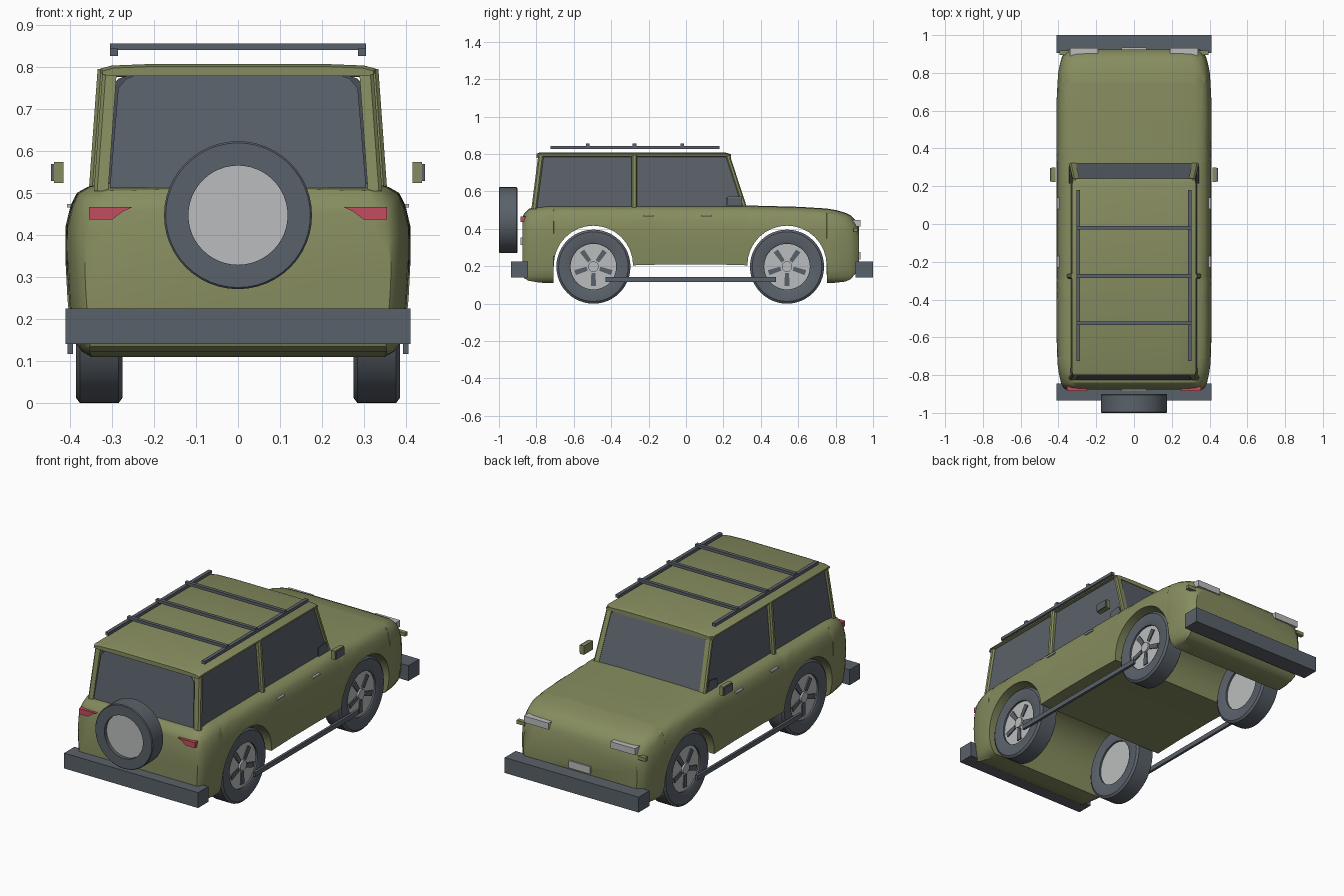
import bpy, bmesh, math
from mathutils import Vector

if "Cube" in bpy.data.objects:
    bpy.data.objects.remove(bpy.data.objects["Cube"])


def material(name, rgb):
    m = bpy.data.materials.new(name)
    m.use_nodes = True
    m.diffuse_color = (*rgb, 1)
    b = m.node_tree.nodes["Principled BSDF"]
    b.inputs["Base Color"].default_value = (*rgb, 1)
    b.inputs["Roughness"].default_value = 0.6
    return m


OLIVE = material("olive paint", (0.24, 0.265, 0.115))
DARK = material("dark grey", (0.102, 0.12, 0.142))
SILVER = material("silver", (0.50, 0.505, 0.51))
RED = material("red lamp", (0.55, 0.075, 0.115))


def finish(name, bm, mat, angle=None):
    """Clean the mesh, shade it and link it; edges above the angle stay sharp."""
    bmesh.ops.remove_doubles(bm, verts=bm.verts, dist=1e-5)
    bmesh.ops.recalc_face_normals(bm, faces=bm.faces)
    if angle:
        for f in bm.faces:
            f.smooth = True
        for e in bm.edges:
            e.smooth = len(e.link_faces) == 2 and e.calc_face_angle(0) < math.radians(angle)
    me = bpy.data.meshes.new(name)
    bm.to_mesh(me)
    bm.free()
    me.materials.append(mat)
    ob = bpy.data.objects.new(name, me)
    bpy.context.collection.objects.link(ob)
    return ob


def loft(name, rings, mat, angle=None, wrap=False):
    """Skin closed rings of equal length, capped unless the last joins the first."""
    bm = bmesh.new()
    vs = [[bm.verts.new(p) for p in r] for r in rings]
    n = len(vs[0])
    pairs = list(zip(vs, vs[1:])) + ([(vs[-1], vs[0])] if wrap else [])
    for a, b in pairs:
        for i in range(n):
            j = (i + 1) % n
            bm.faces.new((a[i], a[j], b[j], b[i]))
    if not wrap:
        bm.faces.new(vs[0])
        bm.faces.new(vs[-1])
    return finish(name, bm, mat, angle)


def box(name, x, y, z, mat):
    rings = [[(x[0], yy, z[0]), (x[1], yy, z[0]), (x[1], yy, z[1]), (x[0], yy, z[1])] for yy in y]
    return loft(name, rings, mat)


def plate(name, pts, offset, mat):
    """Thin slab: an outline and its copy moved by the offset."""
    return loft(name, [pts, [Vector(p) + Vector(offset) for p in pts]], mat)


def lathe(name, profile, axis, centre, mat, seg=40):
    """Closed (radius, along) profile turned around the x or y axis."""
    rings = []
    for k in range(seg):
        c, s = math.cos(2 * math.pi * k / seg), math.sin(2 * math.pi * k / seg)
        rings.append([Vector((a, r * c, r * s) if axis == "x" else (r * c, a, r * s)) + Vector(centre)
                      for r, a in profile])
    return loft(name, rings, mat, 35, wrap=True)


def interp(table, v):
    if v <= table[0][0]:
        return table[0][1]
    for (a, p), (b, q) in zip(table, table[1:]):
        if v <= b:
            return p + (q - p) * (v - a) / (b - a)
    return table[-1][1]


# Body: lofted along y, with the wheel arches cut right through the underside
WHEEL_Y, WHEEL_Z, ARCH = (-0.495, 0.54), 0.198, 0.212
TOP = [(-0.875, 0.455), (-0.865, 0.48), (-0.84, 0.505), (-0.76, 0.522), (0.33, 0.522), (0.6, 0.515),
       (0.75, 0.506), (0.83, 0.493), (0.88, 0.47), (0.91, 0.438), (0.925, 0.41)]
WIDTH = [(-0.875, 0.365), (-0.865, 0.375), (-0.83, 0.392), (-0.74, 0.405), (-0.6, 0.41), (0.65, 0.41),
         (0.8, 0.402), (0.87, 0.388), (0.91, 0.37), (0.925, 0.35)]
LOW = [(0.11, 0.86), (0.12, 0.91), (0.14, 0.95), (0.18, 0.975), (0.25, 0.99), (0.33, 1)]
SHOULDER = [(0, 0.80), (0.008, 0.875), (0.022, 0.935), (0.05, 0.97), (0.10, 1)]


def body_ring(y, zb):
    zt, w = interp(TOP, y), interp(WIDTH, y)
    side = []
    for t in (0, 0.03, 0.08, 0.18, 0.35, 0.55, 0.75, 0.87, 0.94, 0.98, 1):
        z = zb + (zt - zb) * t
        side.append((w * min(interp(LOW, z), interp(SHOULDER, zt - z)), z))
    half = [(0.6 * side[0][0], zb)] + side + [(0.45 * w, zt + 0.003)]
    return [(x, y, z) for x, z in half] + [(-x, y, z) for x, z in reversed(half)]


stations = [(-0.875, 0.16), (-0.865, 0.135), (-0.84, 0.122), (-0.79, 0.114), (-0.75, 0.11)]
for c in WHEEL_Y:
    if c < 0:
        stations.append((c - ARCH - 0.001, 0.11))
    for k in range(17):
        a = math.pi * (1 - k / 16)
        stations.append((c + ARCH * math.cos(a), 0.205 + ARCH * math.sin(a)))
    if c < 0:
        stations += [(-0.1, 0.21), (0.15, 0.21)]
    else:
        stations.append((c + ARCH + 0.001, 0.11))
stations += [(0.8, 0.112), (0.85, 0.118), (0.88, 0.13), (0.905, 0.16), (0.925, 0.20)]
loft("body", [body_ring(y, z) for y, z in stations], OLIVE, 32)

# Roof panel: crowned section with tapered ends
roof = []
for y, s, dz in ((-0.80, 0.985, -0.006), (-0.785, 1, 0), (0.215, 1, 0), (0.24, 0.985, -0.008)):
    half = [(0.31, 0.784), (0.328, 0.788), (0.327, 0.796), (0.30, 0.803), (0.20, 0.807)]
    roof.append([(x * s, y, z + dz) for x, z in half] + [(-x * s, y, z + dz) for x, z in reversed(half)])
loft("roof", roof, OLIVE, 40)

# Windscreen and rear window with arched tops
arch_pts = [(0.305, 0), (0.285, 0.83), (0.265, 0.91), (0.22, 0.965), (0.15, 0.995)]
outline = arch_pts + [(-x, t) for x, t in reversed(arch_pts)]
for name, y0, y1, wide in (("rear_window", -0.825, -0.785, 1.0), ("windscreen", 0.325, 0.228, 1.07)):
    pts = [(x * wide, y0 + (y1 - y0) * t, 0.512 + 0.286 * t) for x, t in outline]
    plate(name, pts, (0, 0.004 if y0 < 0 else -0.004, 0), DARK)


def pillar(name, s, y_low, y_high, wide, proud):
    """Leaning post from the waistline to the roof."""
    rings = []
    for y, x, z in ((y_low, 0.343, 0.505), (y_high, 0.322, 0.795)):
        h, o = wide / 2, x + proud
        sec = [(x - 0.034, -h), (o - 0.008, -h), (o, -h * 0.5), (o, h * 0.5), (o - 0.008, h), (x - 0.034, h)]
        rings.append([(s * a, y + b, z) for a, b in sec])
    loft(name, rings, OLIVE)


for s, side in ((1, "left"), (-1, "right")):
    # Cabin sides
    plate("side_window_" + side, [(s * 0.335, -0.815, 0.515), (s * 0.335, 0.31, 0.515),
                                  (s * 0.312, 0.222, 0.79), (s * 0.312, -0.775, 0.79)], (-s * 0.004, 0, 0), DARK)
    pillar("rear_pillar_" + side, s, -0.812, -0.775, 0.03, 0)
    pillar("middle_pillar_" + side, s, -0.276, -0.276, 0.03, 0.012)
    pillar("windscreen_pillar_" + side, s, 0.317, 0.222, 0.024, 0)
    plate("window_corner_" + side, [(s * 0.34, 0.215, 0.52), (s * 0.34, 0.305, 0.52), (s * 0.337, 0.28, 0.575),
                                    (s * 0.337, 0.215, 0.565)], (s * 0.004, 0, 0), DARK)

    # Mirrors, door handles and side steps
    box("mirror_" + side, (s * 0.415, s * 0.438), (0.222, 0.30), (0.524, 0.573), OLIVE)
    box("mirror_cap_" + side, (s * 0.438, s * 0.445), (0.225, 0.297), (0.528, 0.569), DARK)
    for i, y in enumerate((-0.20, 0.11)):
        box(f"door_handle_{side}_{i}", (s * 0.385, s * 0.407), (y - 0.03, y + 0.03), (0.465, 0.474), SILVER)
    box("side_step_" + side, (s * 0.392, s * 0.406), (-0.43, 0.48), (0.117, 0.143), DARK)

    # Lamps
    lamp = [(0.25, 0.467), (0.355, 0.467), (0.355, 0.437), (0.298, 0.437), (0.275, 0.455)]
    plate("tail_lamp_" + side, [(s * x, -0.884, z) for x, z in lamp], (0, 0.045, 0), RED)
    box("headlamp_" + side, (s * 0.19, s * 0.34), (0.88, 0.932), (0.412, 0.448), SILVER)
    box("side_marker_" + side, (s * 0.345, s * 0.395), (0.895, 0.918), (0.385, 0.405), OLIVE)

    # Roof rails
    box("roof_rail_" + side, (s * 0.285, s * 0.305), (-0.725, 0.18), (0.826, 0.843), DARK)

    # Wheels
    for end, y in zip(("tail", "nose"), WHEEL_Y):
        tag, cen = f"{end}_{side}", (s * 0.33, y, WHEEL_Z)
        tyre = [(0.122, -0.05), (0.132, -0.055), (0.186, -0.055), (0.198, -0.046),
                (0.198, 0.046), (0.186, 0.055), (0.132, 0.055), (0.122, 0.05)]
        lathe("tyre_" + tag, tyre, "x", cen, DARK, 48)
        lathe("rim_" + tag, [(0, -0.04), (0.124, -0.04), (0.124, 0.04), (0, 0.04)], "x", cen, SILVER)
        lathe("hub_" + tag, [(0, s * 0.036), (0.028, s * 0.036), (0.028, s * 0.05), (0, s * 0.05)],
              "x", cen, SILVER, 20)
        for k in range(5):
            a = math.radians(-90 + 72 * k)
            u, v = Vector((0, math.cos(a), math.sin(a))), Vector((0, -math.sin(a), math.cos(a)))
            base = Vector(cen) + Vector((s * 0.038, 0, 0))
            pts = [base + u * r + v * h for r, h in ((0.035, -0.011), (0.103, -0.014), (0.103, 0.014), (0.035, 0.011))]
            plate(f"spoke_{tag}_{k}", pts, (s * 0.008, 0, 0), DARK)

# Roof cross bars
for i, y in enumerate((-0.525, -0.275, -0.02)):
    box(f"roof_bar_{i}", (-0.305, 0.305), (y - 0.01, y + 0.01), (0.84, 0.856), DARK)

# Bumpers and number plates
box("tail_bumper", (-0.41, 0.41), (-0.935, -0.845), (0.14, 0.225), DARK)
box("nose_bumper", (-0.41, 0.41), (0.905, 1.0), (0.14, 0.225), DARK)
box("nose_plate", (-0.065, 0.065), (0.92, 0.934), (0.235, 0.275), SILVER)
box("tail_plate", (-0.065, 0.065), (-0.884, -0.87), (0.315, 0.355), SILVER)

# Spare wheel
spare = [(0.118, 0.05), (0.17, 0.05), (0.176, 0.044), (0.176, -0.046), (0.172, -0.05), (0.118, -0.05)]
lathe("spare_tyre", spare, "y", (0, -0.95, 0.447), DARK, 48)
lathe("spare_rim", [(0, -0.03), (0.12, -0.03), (0.12, 0.04), (0, 0.04)], "y", (0, -0.95, 0.447), SILVER)
